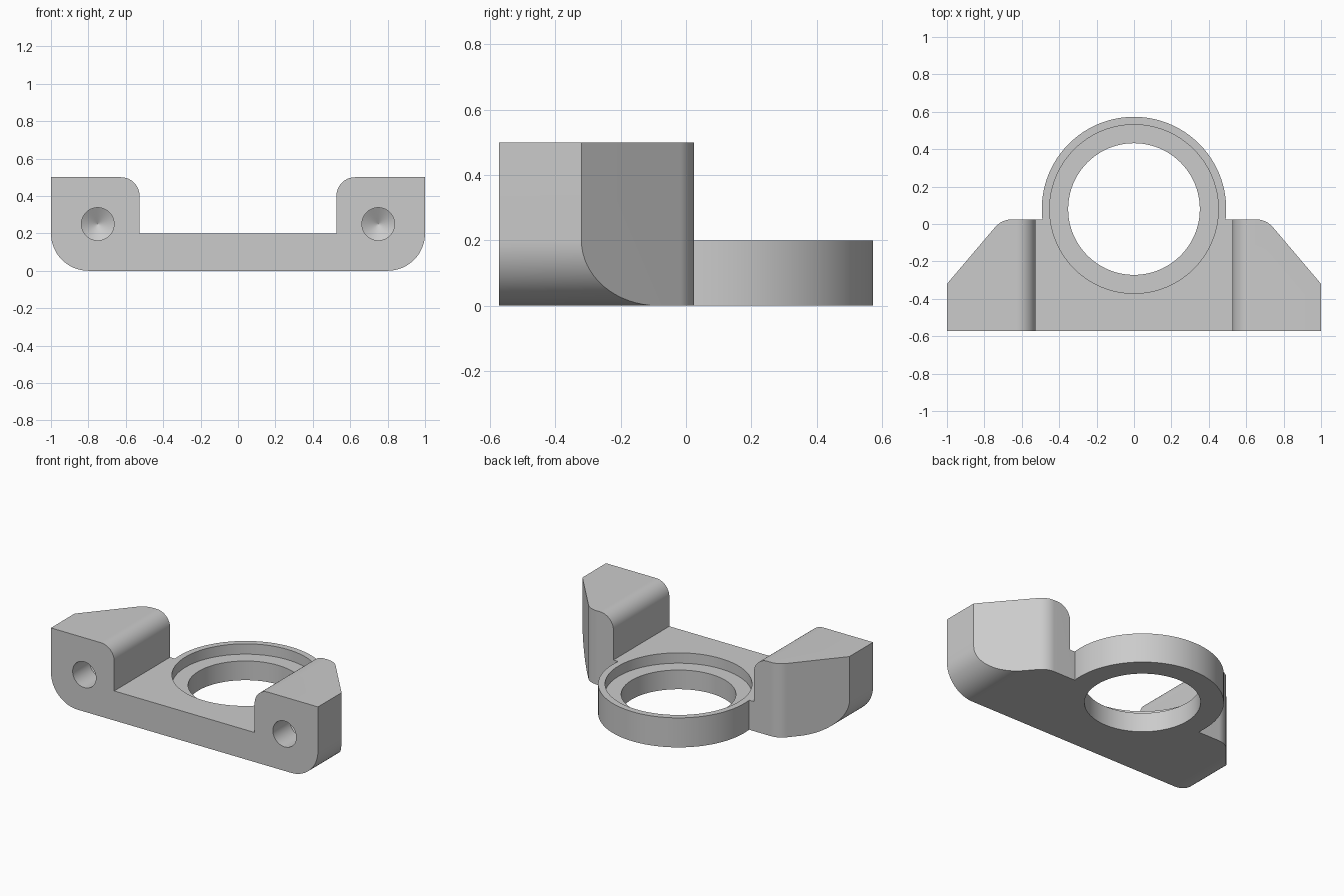
import bpy
import bmesh
from math import pi, sin, cos, tan, asin
from mathutils import Vector

if "Cube" in bpy.data.objects:
    bpy.data.objects.remove(bpy.data.objects["Cube"])

FRONT, BACK, HEIGHT, PLATE = -0.573, 0.025, 0.5, 0.2
RING_Y, RING_R = 0.08, 0.493

grey = bpy.data.materials.new("light grey")
grey.use_nodes = True
colour = (0.6, 0.6, 0.6, 1)
grey.diffuse_color = colour
grey.node_tree.nodes["Principled BSDF"].inputs["Base Color"].default_value = colour


def rounded(corners, steps=16):
    """Outline from (x, y, fillet radius) corners."""
    out = []
    for i, (x, y, r) in enumerate(corners):
        p = Vector((x, y))
        if not r:
            out.append(p)
            continue
        a = (Vector(corners[i - 1][:2]) - p).normalized()
        b = (Vector(corners[(i + 1) % len(corners)][:2]) - p).normalized()
        half = a.angle(b) / 2
        centre = p + (a + b).normalized() * r / sin(half)
        start = p + a * r / tan(half) - centre
        end = p + b * r / tan(half) - centre
        for s in range(steps + 1):
            out.append(centre + start.slerp(end, s / steps).normalized() * r)
    return out


def mirrored(half):
    return half + [(-x, y, r) for x, y, r in reversed(half)]


def circle(radius, segments):
    return [(radius * cos(2 * pi * i / segments), radius * sin(2 * pi * i / segments))
            for i in range(segments)]


def loft(name, rings):
    """Closed solid through matching rings of 3D points."""
    bm = bmesh.new()
    loops = [[bm.verts.new(p) for p in ring] for ring in rings]
    for low, high in zip(loops, loops[1:]):
        for i in range(len(low)):
            bm.faces.new((low[i - 1], low[i], high[i], high[i - 1]))
    bm.faces.new(loops[0])
    bm.faces.new(loops[-1])
    bmesh.ops.recalc_face_normals(bm, faces=bm.faces)
    mesh = bpy.data.meshes.new(name)
    bm.to_mesh(mesh)
    bm.free()
    mesh.materials.append(grey)
    obj = bpy.data.objects.new(name, mesh)
    bpy.context.collection.objects.link(obj)
    return obj


def combine(target, tool, operation):
    mod = target.modifiers.new(operation.lower(), "BOOLEAN")
    mod.operation, mod.object, mod.solver = operation, tool, "EXACT"
    bpy.context.view_layer.objects.active = target
    bpy.ops.object.modifier_apply(modifier=mod.name)
    bpy.data.objects.remove(tool)


# Bracket: front silhouette with two ears and a low plate between them
front = rounded(mirrored([(1, 0, 0.2), (1, HEIGHT, 0), (0.526, HEIGHT, 0.1), (0.526, PLATE, 0)]))
bracket = loft("bracket", [[(x, y, z) for x, z in front] for y in (FRONT, 1)])

# Plan trim: sloped ears and the round ring at the back
dip = asin((RING_Y - BACK) / RING_R)
arc = [(RING_R * cos(a), RING_Y + RING_R * sin(a), 0)
       for a in (-dip + (pi / 2 + dip) * i / 48 for i in range(48))]
plan = rounded(mirrored([(1.1, FRONT - 0.1, 0), (1.1, -0.438, 0), (0.707, BACK, 0.12)] + arc))
combine(bracket, loft("plan", [[(x, y, z) for x, y in plan] for z in (-0.1, 0.9)]), "INTERSECT")

# Through bore with a stepped seat
steps = [(0.352, -0.1), (0.352, 0.13), (0.451, 0.13), (0.451, 0.4)]
bore = loft("bore", [[(x, y + RING_Y, z) for x, y in circle(r, 96)] for r, z in steps])
combine(bracket, bore, "DIFFERENCE")

# Mounting holes with conical bottoms in both ears
drill = [(0.0875, -0.1), (0.0875, 0.18), (0.001, 0.23)]
for side in (-0.75, 0.75):
    hole = loft("mounting_hole", [[(x + side, FRONT + d, z + HEIGHT / 2) for x, z in circle(r, 48)]
                                  for r, d in drill])
    combine(bracket, hole, "DIFFERENCE")

bracket.select_set(True)
bpy.context.view_layer.objects.active = bracket
bpy.ops.object.shade_smooth_by_angle(angle=pi / 7)
